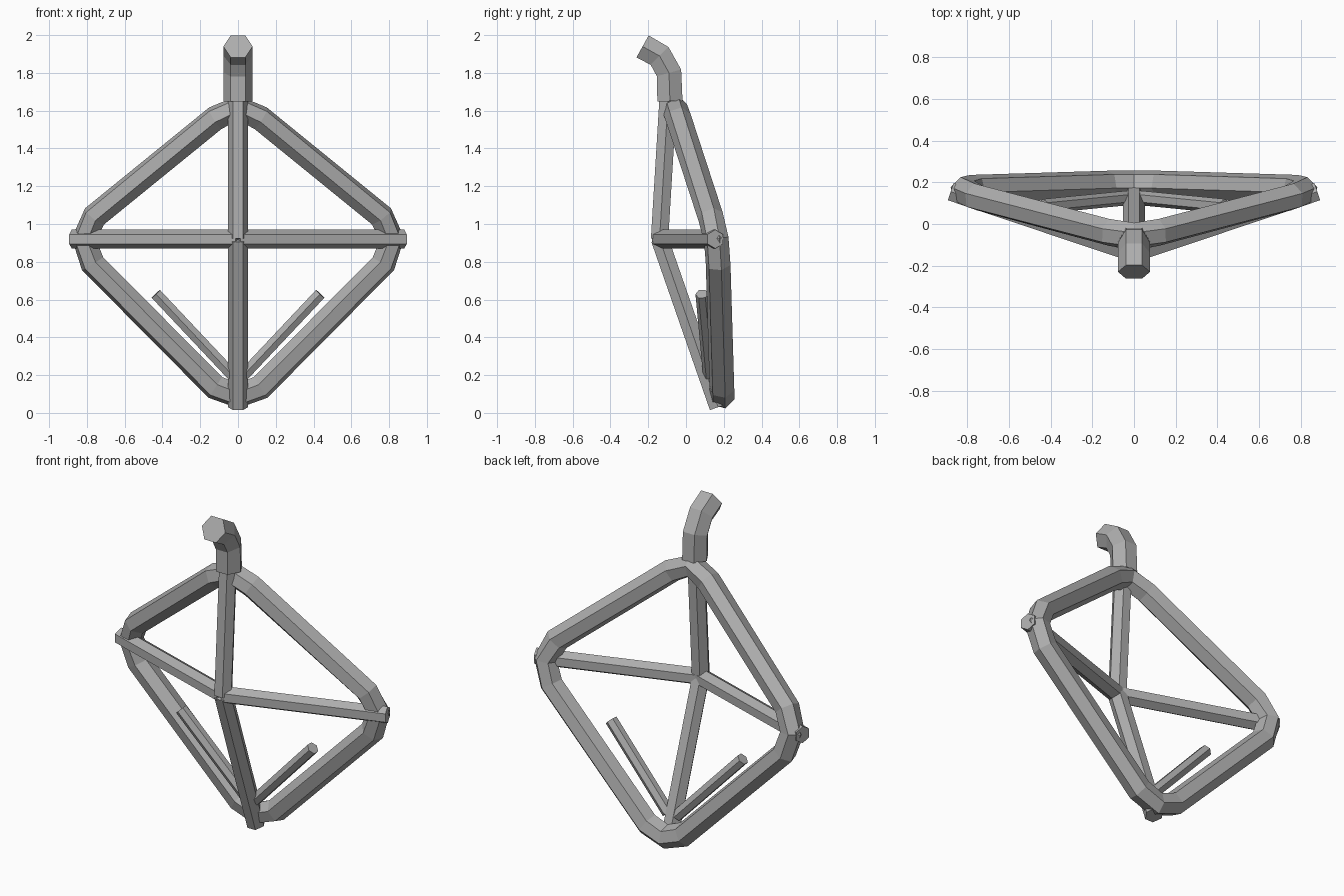
import bpy
import bmesh
import math
from mathutils import Vector

cube = bpy.data.objects.get("Cube")
if cube:
    bpy.data.objects.remove(cube, do_unlink=True)

SIDES = 6

# Single grey metal
grey = bpy.data.materials.new("grey_metal")
grey.use_nodes = True
colour = (0.42, 0.42, 0.42, 1)
grey.diffuse_color = colour
grey.node_tree.nodes["Principled BSDF"].inputs["Base Color"].default_value = colour


def tube(name, points, radius, up, twist=0, closed=False):
    """Sweep a six-sided section along a path; 'up' fixes its roll."""
    pts = [Vector(p) for p in points]
    n = len(pts)
    bm = bmesh.new()
    rings = []
    for i, p in enumerate(pts):
        before = pts[i - 1] if closed or i > 0 else None
        after = pts[(i + 1) % n] if closed or i < n - 1 else None
        tangent = Vector()
        if before:
            tangent += (p - before).normalized()
        if after:
            tangent += (after - p).normalized()
        tangent.normalize()
        u = Vector(up)
        u = (u - tangent * u.dot(tangent)).normalized()
        v = tangent.cross(u)
        ring = []
        for k in range(SIDES):
            a = math.tau * k / SIDES + math.radians(twist)
            ring.append(bm.verts.new(p + radius * (u * math.cos(a) + v * math.sin(a))))
        rings.append(ring)
    for i in range(n if closed else n - 1):
        a, b = rings[i], rings[(i + 1) % n]
        for k in range(SIDES):
            j = (k + 1) % SIDES
            bm.faces.new((a[k], a[j], b[j], b[k]))
    if not closed:
        bm.faces.new(rings[0])
        bm.faces.new(rings[-1])
    bmesh.ops.recalc_face_normals(bm, faces=bm.faces)
    mesh = bpy.data.meshes.new(name)
    bm.to_mesh(mesh)
    bm.free()
    mesh.materials.append(grey)
    obj = bpy.data.objects.new(name, mesh)
    bpy.context.collection.objects.link(obj)
    return obj


def flip(p):
    return (-p[0], p[1], p[2])


# Bent diamond frame: one half of the path, mirrored to close the loop
top, bottom = (0, -0.06, 1.615), (0, 0.19, 0.09)
half = [(0.12, -0.04, 1.56), (0.76, 0.13, 1.04), (0.815, 0.16, 0.92),
        (0.77, 0.17, 0.79), (0.12, 0.19, 0.135)]
loop = [top] + half + [bottom] + [flip(p) for p in reversed(half)]
tube("diamond_frame", loop, 0.068, (0, 1, 0), 15, closed=True)

# Cross struts meeting at a hub in front of the frame
hub = (0, -0.14, 0.92)
side = (0.88, 0.155, 0.92)
tube("upper_strut", [(0, -0.095, 1.66), hub], 0.053, (1, 0, 0))
tube("lower_strut", [hub, (0, 0.17, 0.03)], 0.053, (1, 0, 0))
tube("left_strut", [hub, side], 0.05, (0, 0, 1))
tube("right_strut", [hub, flip(side)], 0.05, (0, 0, 1))

# Short rods rising from the foot of the lower strut
rod = [(0.03, 0.125, 0.2), (0.435, 0.085, 0.63)]
tube("left_rod", rod, 0.035, (0, 1, 0))
tube("right_rod", [flip(p) for p in rod], 0.035, (0, 1, 0))

# Bent hook on top
tube("hook", [(0, -0.085, 1.65), (0, -0.09, 1.8), (0, -0.14, 1.89), (0, -0.23, 1.94)],
     0.077, (1, 0, 0))
